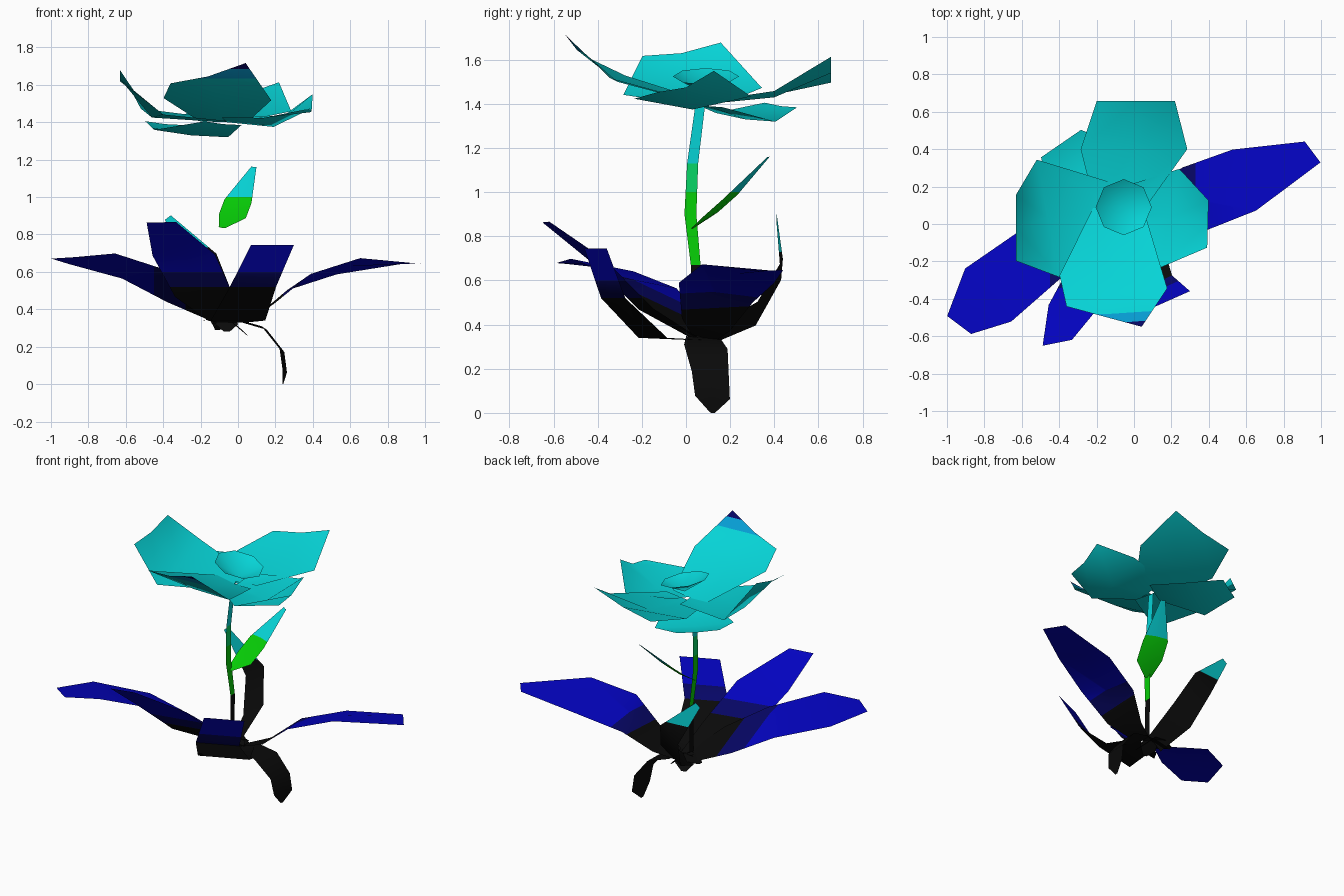
import bpy
import bmesh
from math import radians
from mathutils import Vector

if "Cube" in bpy.data.objects:
    bpy.data.objects.remove(bpy.data.objects["Cube"])

UP = (0, 0, 1)


def make_material(name, red, green, blue):
    mat = bpy.data.materials.new(name)
    colour = (red, green, blue, 1)
    mat.diffuse_color = colour
    mat.use_nodes = True
    shader = mat.node_tree.nodes["Principled BSDF"]
    shader.inputs["Base Color"].default_value = colour
    shader.inputs["Roughness"].default_value = 0.9
    return mat


BLACK = make_material("black", .003, .003, .003)
NAVY = make_material("navy", .002, .002, .13)
BLUE = make_material("deep blue", .001, .001, .52)
GREEN = make_material("leaf green", .002, .62, .002)
MINT = make_material("mint green", .002, .66, .13)
TEAL = make_material("teal", .002, .67, .69)
SKY = make_material("sky blue", .002, .34, .66)


def finish(name, bm, colours, bands=(), axis=UP):
    """Cut the mesh into bands along the axis, colour them, link the object."""
    axis = Vector(axis)
    for band in bands:
        bmesh.ops.bisect_plane(
            bm, geom=bm.verts[:] + bm.edges[:] + bm.faces[:],
            plane_co=axis * band, plane_no=axis)
    for face in bm.faces:
        middle = face.calc_center_median().dot(axis)
        face.material_index = sum(middle > band for band in bands)
    mesh = bpy.data.meshes.new(name)
    bm.to_mesh(mesh)
    bm.free()
    for mat in colours:
        mesh.materials.append(mat)
    obj = bpy.data.objects.new(name, mesh)
    bpy.context.collection.objects.link(obj)
    bpy.ops.object.select_all(action="DESELECT")
    obj.select_set(True)
    bpy.context.view_layer.objects.active = obj
    bpy.ops.object.shade_smooth_by_angle(angle=radians(75))


def blade(name, path, half_widths, across, colours, bands=(), axis=UP,
          cup=0.0, tip_across=None):
    """A thin sheet along a path; cup lifts its edges, the tip may twist."""
    bm = bmesh.new()
    rows = []
    for point, half in zip(path, half_widths):
        at_tip = tip_across and point == path[-1]
        side = Vector(tip_across if at_tip else across).normalized() * half
        centre = Vector(point)
        lift = Vector(UP) * cup * half
        rows.append([bm.verts.new(p) for p in
                     (centre - side + lift, centre, centre + side + lift)])
    for low, high in zip(rows, rows[1:]):
        for i in range(2):
            bm.faces.new((low[i], low[i + 1], high[i + 1], high[i]))
    # Turn the sheet so that its upper side is the front of its faces
    bm.normal_update()
    if sum(face.normal.z * face.calc_area() for face in bm.faces) < 0:
        bmesh.ops.reverse_faces(bm, faces=bm.faces[:])
    finish(name, bm, colours, bands, axis)


# Broad leaves around the foot, dark at the heart and blue outside
LEAF_COLOURS = (BLACK, NAVY, BLUE)
LEAF_BANDS = (.52, .6)

blade("left_leaf",
      [(0, .08, .34), (.15, .09, .4), (.325, .135, .545),
       (.59, .235, .63), (.955, .385, .645)],
      (.06, .12, .185, .18, .07), (-.35, .9, -.24),
      LEAF_COLOURS, (.24, .33), (1, 0, 0), tip_across=(-.6, .8, .05))

blade("right_leaf",
      [(-.08, .06, .34), (-.28, -.05, .46), (-.51, -.17, .59),
       (-.78, -.38, .67), (-.935, -.54, .675)],
      (.07, .15, .17, .19, .08), (.65, -.75, .15),
      LEAF_COLOURS, (.28, .45), (-1, 0, 0), tip_across=(.8, -.6, .05))

blade("front_right_leaf",
      [(-.08, .04, .34), (-.18, -.18, .47), (-.29, -.4, .69),
       (-.41, -.635, .865)],
      (.08, .16, .17, .08), (1, .2, .02), LEAF_COLOURS, LEAF_BANDS)

blade("front_left_leaf",
      [(-.03, .06, .33), (0, -.15, .34), (.08, -.33, .52), (.185, -.41, .745)],
      (.09, .16, .135, .125), (.9, .4, 0), LEAF_COLOURS, LEAF_BANDS)

blade("back_leaf",
      [(-.08, .1, .34), (-.11, .32, .45), (-.18, .435, .65), (-.375, .41, .89)],
      (.06, .09, .08, .02), (.8, .05, .6), (BLACK, TEAL), (.73,))

blade("drooping_leaf",
      [(0, .08, .34), (.14, .09, .3), (.235, .11, .18), (.25, .12, .07),
       (.24, .12, 0)],
      (.08, .1, .085, .08, .01), (.15, 1, -.1), (BLACK,))

# Little scales where the leaves meet the root
scale_tips = {"right": (-.19, .12, .34), "back": (-.11, .18, .29),
              "front": (-.06, .03, .28), "left": (.05, .08, .26)}
for label, tip in scale_tips.items():
    root = Vector((-.06, .09, .36))
    end = Vector(tip)
    direction = end - root
    blade("root_scale_" + label, [root, root.lerp(end, .5), end],
          (.05, .06, .015), (-direction.y, direction.x, 0), (BLACK,))

# Flat ribbon stem and its small leaf
blade("stem",
      [(-.07, .04, .34), (-.07, .045, .66), (-.085, .02, .9),
       (-.09, .03, 1.13), (-.08, .065, 1.4)],
      (.02, .022, .027, .025, .022), (0, 1, 0),
      (BLACK, GREEN, MINT, TEAL), (.67, 1, 1.13))

blade("stem_leaf",
      [(-.085, .03, .835), (-.03, .11, .89), (0, .2, .97), (.085, .375, 1.16)],
      (.02, .08, .08, .015), (.9, -.42, -.13), (GREEN, TEAL), (1,), cup=.1)

# Petals, each widening from the heart and turning up at the tip
blade("back_petal",
      [(-.07, .1, 1.4), (0, .4, 1.43), (.01, .657, 1.54)],
      (.14, .285, .217), (1, 0, .03), (TEAL,),
      cup=.07, tip_across=(1, 0, .28))

blade("right_petal",
      [(-.08, .08, 1.4), (-.46, .03, 1.425), (-.63, -.02, 1.63)],
      (.14, .32, .18), (-.19, 1, .05), (TEAL,),
      cup=.1, tip_across=(0, 1, .17))

blade("front_petal",
      [(-.08, .07, 1.4), (-.11, -.31, 1.5), (-.16, -.495, 1.645)],
      (.14, .29, .215), (1, -.12, -.02), (TEAL, SKY, NAVY), (1.635, 1.685),
      cup=.08, tip_across=(1, -.27, .27))

blade("left_petal",
      [(-.06, .07, 1.4), (.19, .03, 1.375), (.395, 0, 1.475)],
      (.14, .27, .135), (.2, 1, .02), (TEAL,),
      cup=.2, tip_across=(.03, 1, .38))

blade("lower_back_petal",
      [(-.08, .1, 1.39), (-.25, .27, 1.33), (-.39, .43, 1.39)],
      (.12, .24, .13), (.8, .55, -.08), (TEAL,), cup=.04)

# Tilted open bowl at the heart of the flower
bowl = bmesh.new()
bmesh.ops.create_circle(bowl, segments=8, radius=.15)
base = bowl.verts.new((0, 0, -.08))
for edge in bowl.edges[:]:
    bowl.faces.new((edge.verts[0], edge.verts[1], base))
bmesh.ops.recalc_face_normals(bowl, faces=bowl.faces[:])
bmesh.ops.reverse_faces(bowl, faces=bowl.faces[:])
for vert in bowl.verts:
    vert.co.z -= .25 * vert.co.x
    vert.co += Vector((-.055, .09, 1.525))
finish("flower_heart", bowl, (TEAL,))
